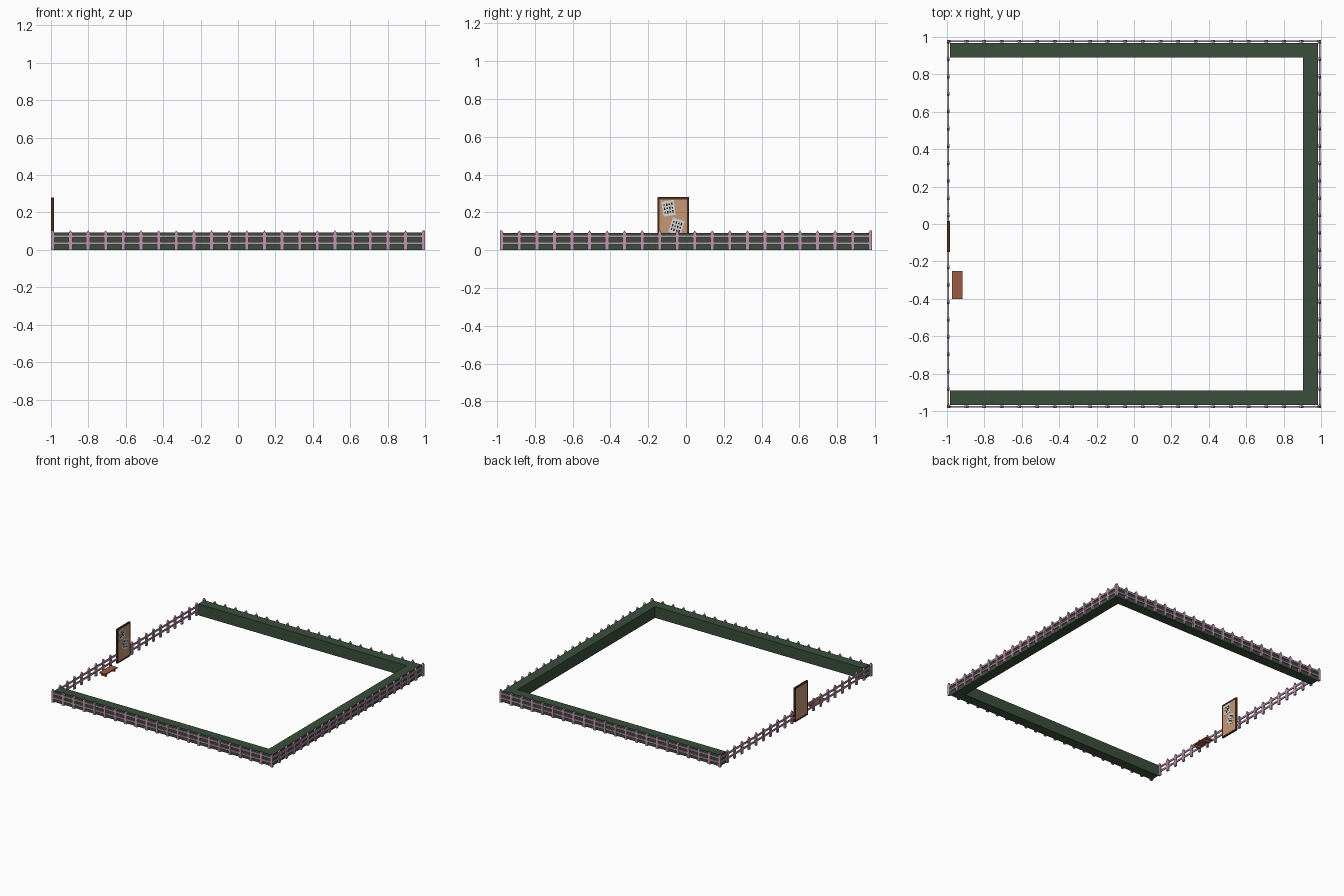
import bpy, bmesh
from math import radians, pi
from mathutils import Matrix, Vector

if "Cube" in bpy.data.objects:
    bpy.data.objects.remove(bpy.data.objects["Cube"])


def material(name, r, g, b):
    m = bpy.data.materials.new(name)
    m.use_nodes = True
    m.diffuse_color = (r, g, b, 1)
    m.node_tree.nodes["Principled BSDF"].inputs["Base Color"].default_value = (r, g, b, 1)
    return m


MAUVE = material("mauve paint", 0.54, 0.31, 0.45)
GREEN = material("hedge green", 0.042, 0.078, 0.045)
TAN = material("tan board", 0.56, 0.31, 0.18)
BROWN = material("dark brown wood", 0.075, 0.027, 0.011)
RUST = material("bench wood", 0.33, 0.105, 0.055)
PAPER = material("paper", 0.68, 0.67, 0.66)
INK = material("ink", 0.015, 0.012, 0.012)


def add_box(bm, lo, hi, matrix=None):
    lo, hi = Vector(lo), Vector(hi)
    m = Matrix.Translation((lo + hi) / 2) @ Matrix.Diagonal((*(hi - lo), 1))
    bmesh.ops.create_cube(bm, size=1, matrix=(matrix @ m) if matrix else m)


def finish(bm, name, mat):
    bmesh.ops.recalc_face_normals(bm, faces=bm.faces)
    mesh = bpy.data.meshes.new(name)
    bm.to_mesh(mesh)
    bm.free()
    mesh.materials.append(mat)
    ob = bpy.data.objects.new(name, mesh)
    bpy.context.scene.collection.objects.link(ob)
    return ob


def boxes(name, mat, parts, matrix=None):
    bm = bmesh.new()
    for lo, hi in parts:
        add_box(bm, lo, hi, matrix)
    return finish(bm, name, mat)


# Picket with a pointed top
def add_picket(bm, x, width=0.02, depth=0.013, shoulder=0.09, tip=0.105):
    w, d = width / 2, depth / 2
    outline = [(-w, 0), (w, 0), (w, shoulder), (0, tip), (-w, shoulder)]
    face = bm.faces.new([bm.verts.new((x + px, -d, pz)) for px, pz in outline])
    out = bmesh.ops.extrude_face_region(bm, geom=[face])
    verts = [v for v in out["geom"] if isinstance(v, bmesh.types.BMVert)]
    bmesh.ops.translate(bm, verts=verts, vec=(0, depth, 0))


# One straight fence run along its local x axis
def fence(name, half, location, turn, gap=None, count=22):
    bm = bmesh.new()
    for i in range(count):
        x = -half + 0.01 + i * (2 * half - 0.02) / (count - 1)
        if not (gap and gap[0] < x < gap[1]):
            add_picket(bm, x)
    for z in (0.036, 0.073):
        add_box(bm, (-half, -0.004, z - 0.007), (half, 0.004, z + 0.007))
    ob = finish(bm, name, MAUVE)
    ob.location = location
    ob.rotation_euler.z = turn


fence("front_fence", 1.0, (0, -0.978, 0), 0)
fence("back_fence", 1.0, (0, 0.978, 0), 0)
fence("left_fence", 0.984, (0.992, 0, 0), pi / 2)
fence("right_fence", 0.984, (-0.992, 0, 0), pi / 2, gap=(-0.16, 0.025))

# Hedges inside three of the fences
H = 0.092
boxes("front_hedge", GREEN, [((-0.985, -0.968, 0), (0.983, -0.89, H))])
boxes("back_hedge", GREEN, [((-0.985, 0.89, 0), (0.983, 0.968, H))])
boxes("left_hedge", GREEN, [((0.903, -0.89, 0), (0.983, 0.89, H))])

# Notice board standing in the right fence
X0, X1, Y0, Y1, TOP, RIM = -0.999, -0.985, -0.15, 0.016, 0.28, 0.011
boxes("board_panel", TAN, [((X0 + 0.002, Y0 + RIM, RIM), (X1 - 0.002, Y1 - RIM, TOP - RIM))])
boxes("board_frame", BROWN, [
    ((X0, Y0, 0), (X1, Y0 + RIM, TOP)),
    ((X0, Y1 - RIM, 0), (X1, Y1, TOP)),
    ((X0, Y0 + RIM, TOP - RIM), (X1, Y1 - RIM, TOP)),
    ((X0, Y0 + RIM, 0), (X1, Y1 - RIM, RIM)),
])


# Pinned notices with blocks of dark marks
def notice(name, y, z, tilt):
    m = Matrix.Translation((X1 - 0.002, y, z)) @ Matrix.Rotation(radians(tilt), 4, "X")
    boxes(name, PAPER, [((0, -0.033, -0.04), (0.001, 0.033, 0.04))], m)
    marks = []
    for row in range(3):
        for col in range(4):
            cy = -0.021 + col * 0.014
            cz = 0.02 - row * 0.02
            tall = 0.007 if (row + col) % 2 else 0.004
            marks.append(((0.001, cy - 0.004, cz - tall), (0.002, cy + 0.003, cz + tall)))
    boxes(name + "_marks", INK, marks, m)


notice("upper_notice", -0.092, 0.222, 8)
notice("lower_notice", -0.05, 0.125, -18)

# Low bench
boxes("bench_seat", RUST, [((-0.973, -0.402, 0.02), (-0.916, -0.252, 0.03))])
boxes("bench_legs", RUST, [((-0.967, y, 0), (-0.922, y + 0.014, 0.02)) for y in (-0.388, -0.28)])
